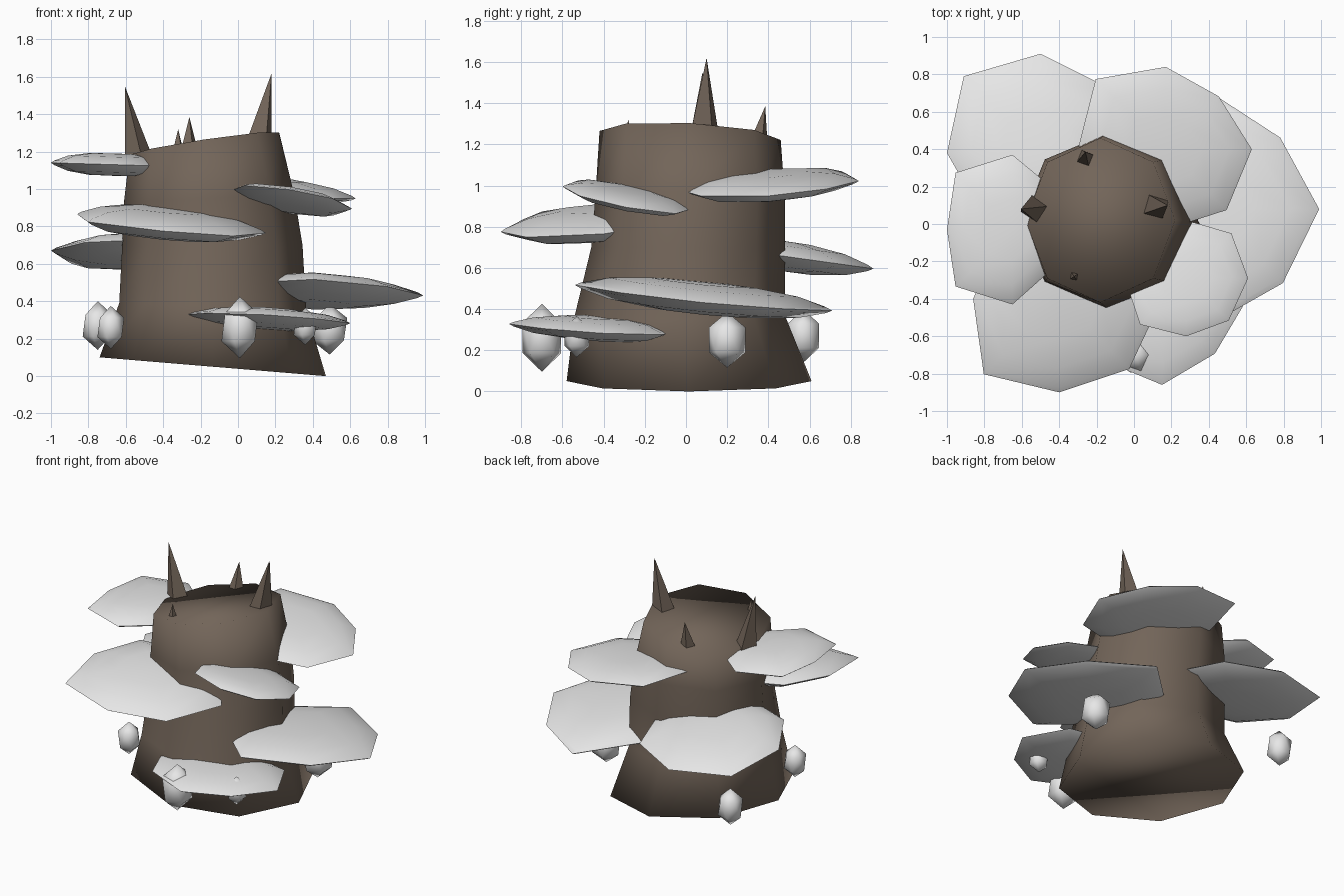
import bpy, bmesh
from math import sin, cos, pi
from mathutils import Vector, Matrix

cube = bpy.data.objects.get("Cube")
if cube:
    bpy.data.objects.remove(cube)


def material(name, colour):
    mat = bpy.data.materials.new(name)
    mat.use_nodes = True
    mat.diffuse_color = colour
    bsdf = mat.node_tree.nodes["Principled BSDF"]
    bsdf.inputs["Base Color"].default_value = colour
    bsdf.inputs["Roughness"].default_value = 0.9
    return mat


bark = material("bark brown", (0.17, 0.13, 0.1, 1))
pale = material("pale grey", (0.8, 0.8, 0.8, 1))


def finish(bm, name, mat, smooth=None):
    """Turn a bmesh into a named object; smooth is the angle limit in radians."""
    bmesh.ops.recalc_face_normals(bm, faces=bm.faces)
    mesh = bpy.data.meshes.new(name)
    bm.to_mesh(mesh)
    bm.free()
    mesh.materials.append(mat)
    obj = bpy.data.objects.new(name, mesh)
    bpy.context.collection.objects.link(obj)
    if smooth:
        bpy.ops.object.select_all(action="DESELECT")
        obj.select_set(True)
        bpy.context.view_layer.objects.active = obj
        bpy.ops.object.shade_smooth_by_angle(angle=smooth)
    return obj


def bridge(bm, lower, upper):
    """Join two equal rings of vertices with quads."""
    count = len(lower)
    for i in range(count):
        j = (i + 1) % count
        bm.faces.new((lower[i], lower[j], upper[j], upper[i]))


SIDES = 8
DIRS = [Vector((cos(i * 2 * pi / SIDES), sin(i * 2 * pi / SIDES))) for i in range(SIDES)]


# Stump: slanted octagonal rings, flared at the foot
# each ring: centre x, y, z, radius x, y, slope along x, y
stump_rings = [
    (-.135, .015, .05, .605, .595, -.083, 0),
    (-.135, -.03, .37, .5, .51, -.04, 0),
    (-.137, .01, .7, .482, .47, 0, 0),
    (-.155, .02, .95, .455, .46, .05, 0),
    (-.18, .02, 1.243, .4, .44, .15, -.05),
]
bm = bmesh.new()
rings = []
for cx, cy, cz, rx, ry, sx, sy in stump_rings:
    rings.append([bm.verts.new((cx + d.x * rx, cy + d.y * ry,
                                cz + d.x * rx * sx + d.y * ry * sy)) for d in DIRS])
for lower, upper in zip(rings, rings[1:]):
    bridge(bm, lower, upper)
bm.faces.new(rings[0])
bm.faces.new(rings[-1])
finish(bm, "stump", bark, pi)


# Bracket fungus: a tilted lens with an uneven octagonal outline
LENS = [(.42, .97), (.74, .68), (.95, .2), (1, 0), (.95, -.2), (.74, -.68), (.42, -.97)]


def shelf(name, centre, thick, slope, radii):
    bm = bmesh.new()

    def vert(offset, height):
        lift = offset.x * slope[0] + offset.y * slope[1]
        return bm.verts.new(Vector(centre) + Vector((offset.x, offset.y, lift + height * thick)))

    rings = [[vert(d * r * part, height) for d, r in zip(DIRS, radii)]
             for part, height in LENS]
    for upper, lower in zip(rings, rings[1:]):
        bridge(bm, lower, upper)
    for ring, height in ((rings[0], 1), (rings[-1], -1)):
        pole = vert(Vector((0, 0)), height)
        for i in range(SIDES):
            bm.faces.new((ring[i], ring[(i + 1) % SIDES], pole))
    finish(bm, name, pale, pi / 5)


shelf("top_right_shelf", (-.65, -.03, 1.13), .06, (-.03, 0),
      (.25, .31, .4, .43, .35, .43, .4, .3))
shelf("upper_front_shelf", (.28, -.29, .94), .045, (-.14, -.18),
      (.33, .34, .31, .34, .33, .35, .31, .32))
shelf("upper_back_shelf", (.17, .4, 1), .06, (-.11, .05),
      (.46, .4, .44, .53, .47, .4, .43, .46))
shelf("middle_front_shelf", (-.4, -.4, .82), .075, (-.1, .09),
      (.55, .45, .4, .45, .46, .57, .5, .53))
shelf("middle_back_shelf", (-.5, .38, .67), .075, (0, -.14),
      (.45, .5, .53, .58, .5, .45, .42, .42))
shelf("large_left_shelf", (.4, .08, .455), .075, (-.04, -.1),
      (.59, .54, .63, .45, .37, .45, .62, .56))
shelf("lower_front_shelf", (.15, -.41, .305), .055, (-.05, -.05),
      (.45, .42, .34, .4, .45, .45, .45, .4))


# Spores: small stretched icosahedra floating round the foot
spores = [
    ((-.75, .57, .27), .09, .13),
    ((-.68, -.26, .26), .08, .115),
    ((.01, -.7, .26), .11, .165),
    ((.36, -.53, .265), .07, .1),
    ((.49, .2, .25), .105, .135),
]
for place, width, height in spores:
    bm = bmesh.new()
    bmesh.ops.create_icosphere(bm, subdivisions=1, radius=1,
                               matrix=Matrix.Translation(place)
                               @ Matrix.Diagonal((width, width, height, 1)))
    finish(bm, "spore", pale, pi / 3)


# Splinters: leaning four-sided spikes on the broken top
def splinter(name, base, tip, radius, turn):
    bm = bmesh.new()
    ring = [bm.verts.new(Vector(base) + radius * Vector((cos(a), sin(a), 0)))
            for a in (turn + i * pi / 2 for i in range(4))]
    point = bm.verts.new(tip)
    for i in range(4):
        bm.faces.new((ring[i], ring[(i + 1) % 4], point))
    bm.faces.new(ring)
    finish(bm, name, bark)


splinter("tall_left_splinter", (.11, .09, 1.24), (.18, .1, 1.62), .08, .5)
splinter("tall_right_splinter", (-.52, .08, 1.12), (-.605, .08, 1.55), .085, .2)
splinter("back_splinter", (-.26, .35, 1.2), (-.26, .385, 1.385), .05, .4)
splinter("front_splinter", (-.32, -.28, 1.2), (-.32, -.28, 1.32), .035, .6)
